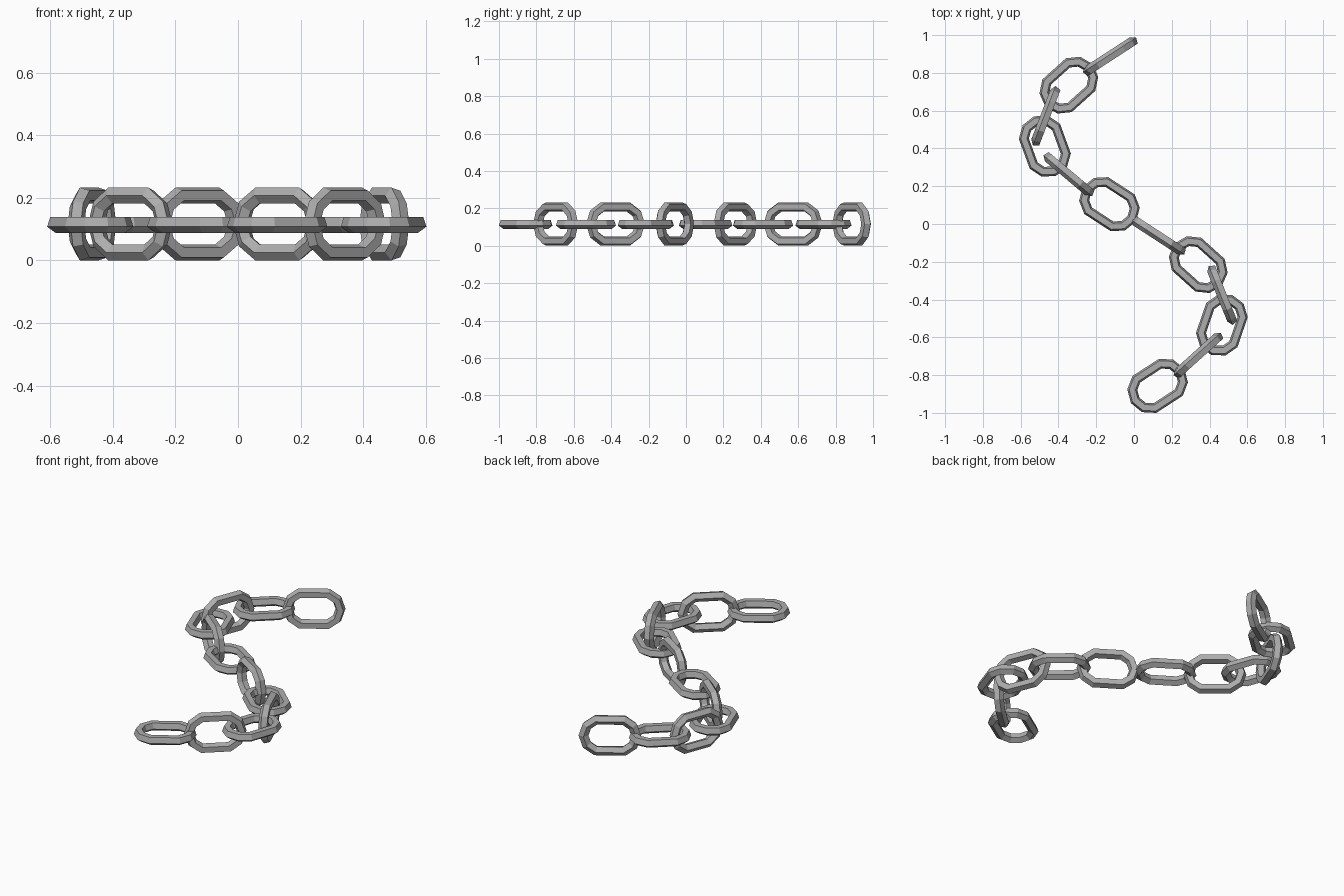
import bpy, math
from mathutils import Matrix, Vector

if "Cube" in bpy.data.objects:
    bpy.data.objects.remove(bpy.data.objects["Cube"])

steel = bpy.data.materials.new("steel grey")
steel.diffuse_color = (0.42, 0.42, 0.42, 1)
steel.use_nodes = True
steel.node_tree.nodes["Principled BSDF"].inputs["Base Color"].default_value = steel.diffuse_color

SEG, SIDES = 10, 5          # segments round the link, sides of the wire
R, r, STRETCH = 0.0955, 0.028, 0.046
MID = 0.1165                # height of the chain's centre line


def link_mesh():
    """Low-poly ring pulled apart in the middle into an oval link."""
    verts, faces = [], []
    for i in range(SEG):
        a = 2 * math.pi * i / SEG
        shift = math.copysign(STRETCH, math.cos(a))
        for j in range(SIDES):
            b = math.radians(54) + 2 * math.pi * j / SIDES
            d = R + r * math.cos(b)
            verts.append((d * math.cos(a) + shift, d * math.sin(a), r * math.sin(b)))
            k, m = (i + 1) % SEG, (j + 1) % SIDES
            faces.append((i * SIDES + j, k * SIDES + j, k * SIDES + m, i * SIDES + m))
    me = bpy.data.meshes.new("chain_link")
    me.from_pydata(verts, [], faces)
    me.materials.append(steel)
    return me


# x, y and heading of every link along the S; upright and flat links alternate
links = [(-0.125, 0.888, 33), (-0.345, 0.735, 42), (-0.467, 0.570, 69),
         (-0.472, 0.412, 110), (-0.345, 0.262, 140), (-0.130, 0.105, 147),
         (0.130, -0.062, 147), (0.340, -0.215, 138), (0.467, -0.375, 112),
         (0.465, -0.535, 71), (0.340, -0.695, 42), (0.125, -0.857, 33)]

mesh = link_mesh()
for n, (x, y, heading) in enumerate(links):
    upright = n % 2 == 0
    ob = bpy.data.objects.new(("upright_link_" if upright else "flat_link_") + str(n + 1), mesh)
    bpy.context.collection.objects.link(ob)
    ob.matrix_world = (Matrix.Translation(Vector((x, y, MID)))
                       @ Matrix.Rotation(math.radians(heading), 4, 'Z')
                       @ Matrix.Rotation(math.radians(90 if upright else 0), 4, 'X'))
